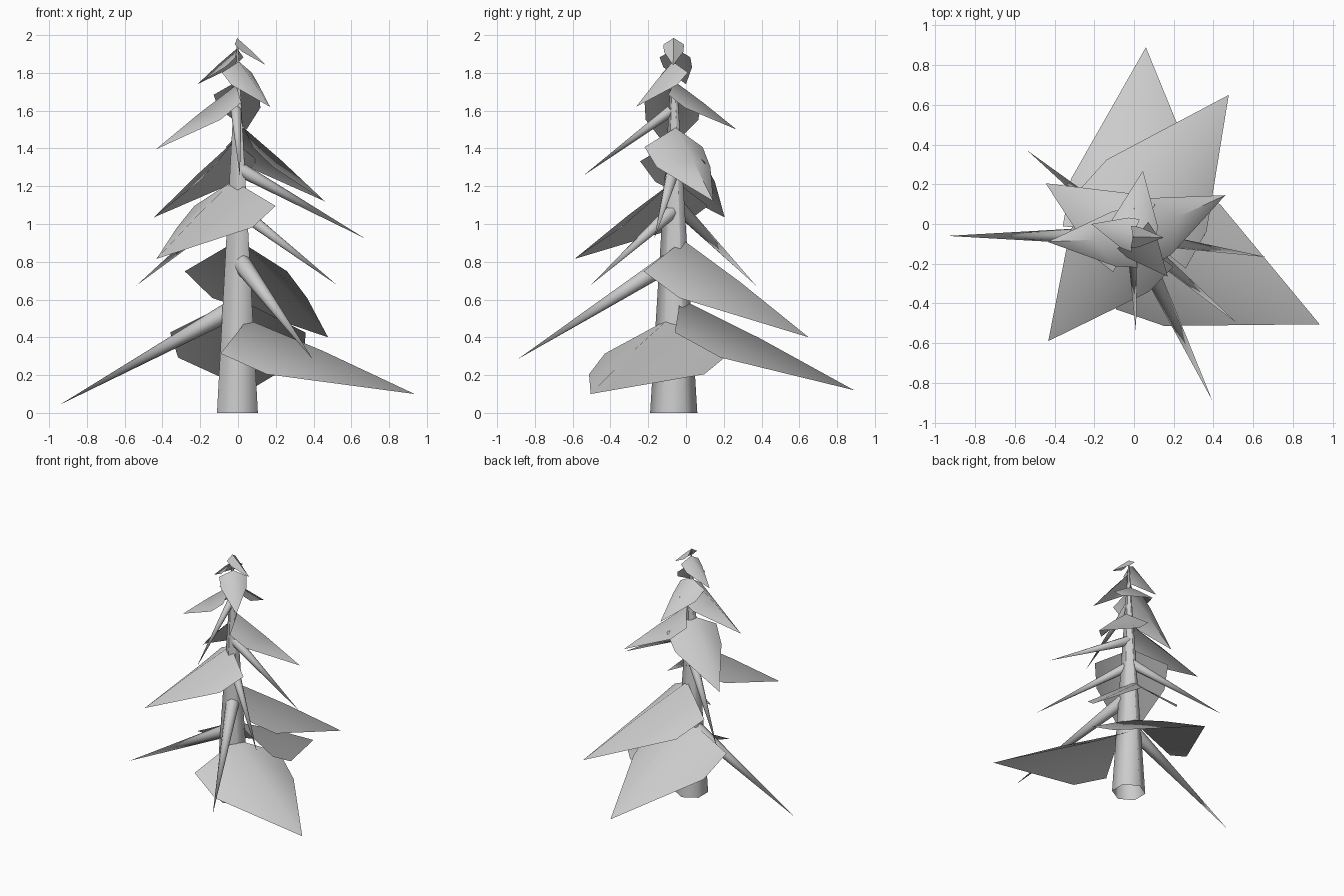
import bpy, math
from mathutils import Vector

if "Cube" in bpy.data.objects:
    bpy.data.objects.remove(bpy.data.objects["Cube"])


def smooth(ob):
    bpy.ops.object.select_all(action='DESELECT')
    bpy.context.view_layer.objects.active = ob
    ob.select_set(True)
    bpy.ops.object.shade_smooth_by_angle(angle=math.radians(65))


def spike(name, base, tip, r1, r2, sides):
    """Tapered open-ended limb from base to tip."""
    base, tip = Vector(base), Vector(tip)
    axis = tip - base
    bpy.ops.mesh.primitive_cone_add(vertices=sides, radius1=r1, radius2=r2,
                                    depth=axis.length, end_fill_type='NOTHING',
                                    location=(base + tip) / 2)
    ob = bpy.context.object
    ob.name = name
    ob.rotation_euler = axis.to_track_quat('Z', 'Y').to_euler()
    smooth(ob)


def bough(name, base, tip, width):
    """Folded sheet: a ridge with two drooping sides, scaled by its length."""
    base, tip = Vector(base), Vector(tip)
    axis = tip - base
    size = axis.length
    along = axis.normalized()
    side = along.cross(Vector((0, 0, 1))).normalized()
    up = side.cross(along)
    shape = [(0, 0, 0), (0.45, 0, 0.01), (1, 0, 0),
             (0.075, 0.345, -0.155), (0.34, 0.32, -0.16),
             (0.075, -0.345, -0.155), (0.34, -0.32, -0.16)]
    verts = [base + size * (u * along + w * width * side + v * up) for u, w, v in shape]
    mesh = bpy.data.meshes.new(name)
    mesh.from_pydata([tuple(v) for v in verts], [],
                     [(0, 3, 4, 1), (1, 4, 2), (0, 1, 6, 5), (1, 2, 6)])
    ob = bpy.data.objects.new(name, mesh)
    bpy.context.collection.objects.link(ob)
    smooth(ob)


# Six-sided trunk
spike("trunk", (-0.003, -0.065, 0), (-0.003, -0.065, 1.96), 0.125, 0.004, 6)
bpy.context.object.rotation_euler = (0, 0, 0)

# Bare pointed branches: base, tip
branches = [
    ((-0.04, -0.06, 0.54), (-0.94, -0.06, 0.045)),
    ((0.02, -0.10, 0.79), (0.395, -0.89, 0.285)),
    ((0.01, -0.07, 1.07), (0.52, -0.50, 0.68)),
    ((-0.02, -0.05, 1.10), (-0.537, 0.37, 0.675)),
    ((0.01, -0.065, 1.29), (0.67, -0.167, 0.925)),
    ((-0.01, -0.08, 1.60), (0.01, -0.545, 1.255)),
]
for i, (b, t) in enumerate(branches):
    length = (Vector(t) - Vector(b)).length
    spike(f"branch_{i + 1}", b, t, 0.05 * length, 0.0, 8)

# Leafy boughs: base, tip, relative width
boughs = [
    ((0.05, -0.095, 0.495), (0.935, -0.505, 0.10), 1.0),
    ((0.00, -0.03, 0.605), (0.06, 0.89, 0.12), 1.0),
    ((0.00, -0.015, 0.915), (0.477, 0.65, 0.40), 1.0),
    ((-0.025, -0.06, 1.23), (-0.432, -0.59, 0.815), 1.0),
    ((-0.02, -0.06, 1.44), (-0.445, 0.205, 1.035), 0.9),
    ((0.03, -0.055, 1.51), (0.46, 0.145, 1.12), 0.8),
    ((-0.01, -0.07, 1.735), (-0.435, -0.09, 1.395), 0.8),
    ((-0.005, -0.06, 1.755), (0.045, 0.268, 1.50), 0.85),
    ((0.005, -0.07, 1.86), (0.17, -0.265, 1.62), 0.85),
    ((-0.005, -0.055, 1.93), (-0.215, 0.00, 1.74), 0.85),
    ((-0.005, -0.065, 1.985), (0.15, -0.068, 1.84), 0.75),
]
for i, (b, t, w) in enumerate(boughs):
    bough(f"bough_{i + 1}", b, t, w)
